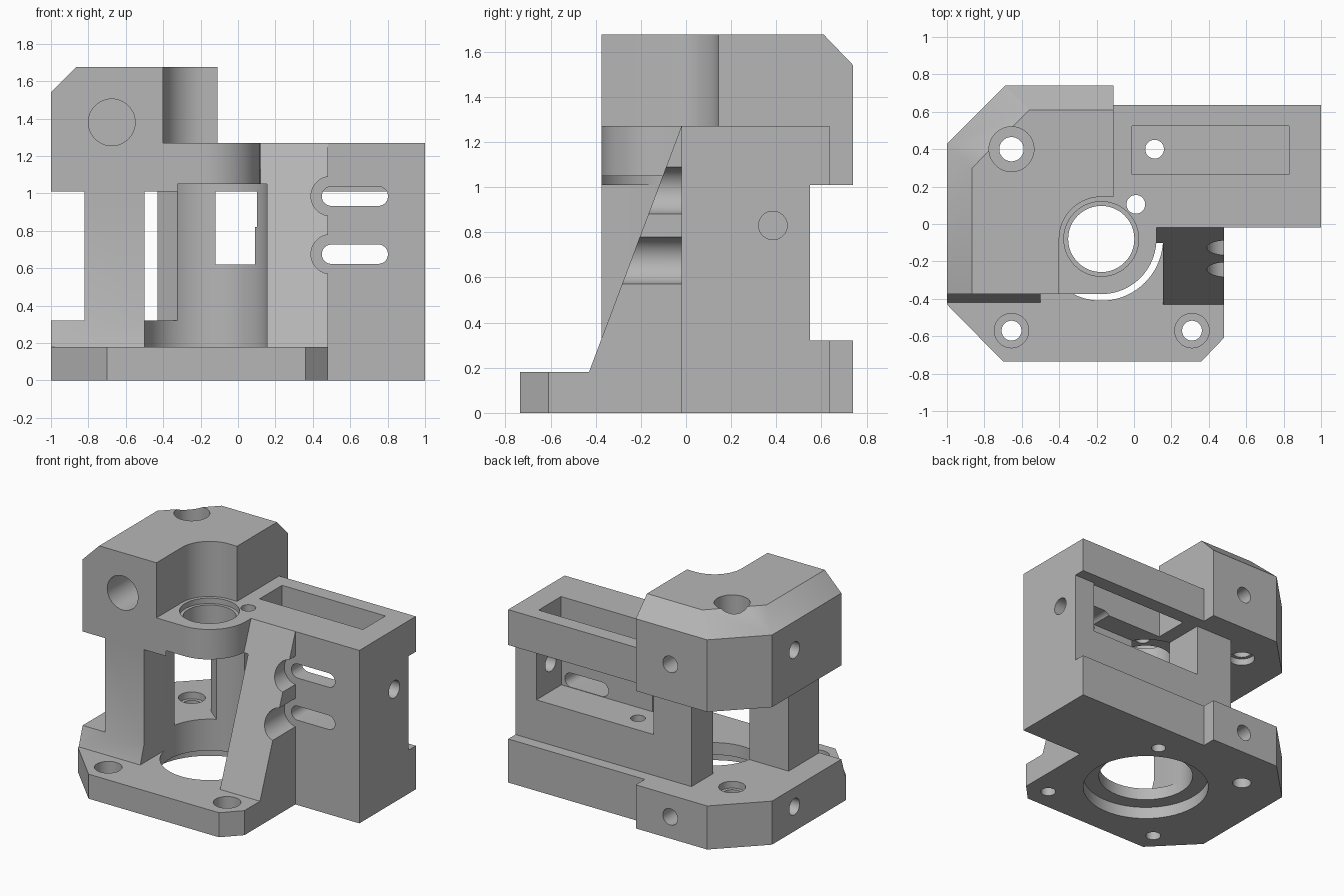
import bpy, bmesh
from math import sin, cos, pi

cube = bpy.data.objects.get("Cube")
if cube:
    bpy.data.objects.remove(cube)

grey = bpy.data.materials.new("light_grey")
grey.use_nodes = True
grey.diffuse_color = (0.47, 0.47, 0.47, 1)
grey.node_tree.nodes["Principled BSDF"].inputs["Base Color"].default_value = grey.diffuse_color

BX, BY = -0.175, -0.08          # axis of the main bore


def prism(name, outline, lo, hi, axis="z", end=None):
    """Extrude an outline along an axis, optionally towards a different end outline."""
    place = {"x": lambda u, v, w: (w, u, v),
             "y": lambda u, v, w: (u, w, v),
             "z": lambda u, v, w: (u, v, w)}[axis]
    bm = bmesh.new()
    a = [bm.verts.new(place(u, v, lo)) for u, v in outline]
    b = [bm.verts.new(place(u, v, hi)) for u, v in (end or outline)]
    bm.faces.new(a)
    bm.faces.new(b[::-1])
    for i in range(len(a)):
        j = (i + 1) % len(a)
        bm.faces.new((a[i], b[i], b[j], a[j]))
    bmesh.ops.recalc_face_normals(bm, faces=bm.faces)
    mesh = bpy.data.meshes.new(name)
    bm.to_mesh(mesh)
    bm.free()
    mesh.materials.append(grey)
    ob = bpy.data.objects.new(name, mesh)
    bpy.context.collection.objects.link(ob)
    return ob


def rect(u0, u1, v0, v1):
    return [(u0, v0), (u1, v0), (u1, v1), (u0, v1)]


def arc(u, v, r, start, stop, n):
    return [(u + r * cos(start + (stop - start) * i / n),
             v + r * sin(start + (stop - start) * i / n)) for i in range(n + 1)]


def circle(u, v, r, n=48):
    return arc(u, v, r, 0, 2 * pi, n)[:-1]


def slot(u0, u1, v, r):
    return arc(u1, v, r, -pi / 2, pi / 2, 12) + arc(u0, v, r, pi / 2, 3 * pi / 2, 12)


def combine(target, parts, operation):
    """Apply booleans one after the other and drop the helpers."""
    for part in parts:
        part.hide_render = True
        mod = target.modifiers.new(part.name, "BOOLEAN")
        mod.operation, mod.solver, mod.object = operation, "EXACT", part
        graph = bpy.context.evaluated_depsgraph_get()
        mesh = bpy.data.meshes.new_from_object(target.evaluated_get(graph))
        target.modifiers.clear()
        target.data = mesh
        bpy.data.objects.remove(part)


# Shared outline of the rear: chamfered left corner and step to the right arm
rear = [(1, -0.02), (1, 0.635), (-0.11, 0.635), (-0.11, 0.74), (-0.69, 0.74), (-1, 0.43)]

# Base: thin front flange, thick rear and the sloped step between them
body = prism("motor_mount_body", [(-1, -0.43), (-0.7, -0.735), (0.36, -0.735),
                                  (0.48, -0.61), (0.48, 0.1), (-1, 0.1)], 0, 0.18)
solids = [
    prism("base_rear", [(-1, -0.375), (-0.5, -0.375), (-0.5, BY), (0.155, BY),
                        (0.155, -0.02)] + rear, 0, 0.32),
    prism("base_step", [(-0.42, 0.18), (-0.375, 0.32), (-0.3, 0.32), (-0.3, 0.1), (-0.42, 0.1)],
          -1, -0.5, "x"),
    # Uprights
    prism("left_column", rect(-0.82, -0.5, -0.375, -0.02), 0.25, 1.1),
    prism("right_block", [(-0.43, 0.55), (-0.43, 0.3), (-0.32, 0.21), (BX, 0), (0.1, -0.02),
                          (1, -0.02), (1, 0.55)], 0.25, 1.1),
    prism("sloped_rib", [(-0.43, 0.18), (-0.02, 1.27), (0.05, 1.27), (0.05, 0.1), (-0.43, 0.1)],
          0.115, 0.48, "x"),
    # Upper deck with its rounded nose
    prism("upper_deck", [(-1, -0.375)] + arc(BX, BY, 0.295, -pi / 2, 0, 20)
          + [(0.12, -0.02)] + rear, 1.01, 1.27),
]

# Head with bevelled top, cut back around the bore
low = [(-1, -0.375), (-1, 0.43), (-0.69, 0.74), (-0.11, 0.74), (-0.11, -0.375)]
high = [(-0.865, -0.375), (-0.865, 0.3), (-0.56, 0.61), (-0.11, 0.61), (-0.11, -0.375)]
head = prism("head", low, 1.15, 1.54)
combine(head, [prism("head_bevel", low, 1.54, 1.675, end=high)], "UNION")
relief = [(-0.4, -0.6)] + arc(BX, BY, 0.225, pi, pi / 2, 20) + [(0.2, 0.145), (0.2, -0.6)]
combine(head, [prism("head_relief", relief, 1.0, 1.8)], "DIFFERENCE")
solids.append(head)
combine(body, solids, "UNION")

cuts = [
    # Main bore, bottom register and bearing seat
    prism("bore", circle(BX, BY, 0.33, 72), -0.1, 1.05),
    prism("register", circle(BX, BY, 0.44, 72), -0.1, 0.09),
    prism("shaft_hole", circle(BX, BY, 0.177), 1.0, 1.4),
    prism("bearing_seat", circle(BX, BY, 0.2), 1.23, 1.4),
    prism("rib_clearance", rect(0, 0.155, -0.6, BY), 0.18, 1.05),
    # Rear window, its passages and the pocket above
    prism("window", rect(-0.12, 0.83, 0.26, 0.7), 0.62, 1.01),
    prism("window_upper", rect(-0.05, 0.83, 0.1, 0.4), 0.82, 1.01),
    prism("bore_passage", rect(-0.12, 0.09, 0.0, 0.4), 0.62, 1.01),
    prism("top_pocket", rect(-0.01, 0.83, 0.265, 0.525), 0.9, 1.4),
    # Vertical holes
    prism("filament_hole", circle(0.11, 0.4, 0.05), -0.1, 1.4),
    prism("pin_hole", circle(0.01, 0.105, 0.05), 1.0, 1.4),
    prism("rear_screw", circle(-0.655, 0.4, 0.065), -0.1, 1.8),
    prism("rear_screw_recess", circle(-0.655, 0.4, 0.12), 1.2, 1.8),
    prism("rear_base_recess", circle(-0.655, 0.4, 0.09), 0.27, 0.5),
    prism("rear_head_recess", circle(-0.655, 0.4, 0.09), 0.9, 1.06),
    # Horizontal holes
    prism("front_hole", circle(-0.675, 1.38, 0.125), -0.6, 0.1, "y"),
    prism("side_hole", circle(0.385, 0.83, 0.063), 0.7, 1.2, "x"),
]
for x in (-0.655, 0.31):
    cuts += [prism("flange_hole", circle(x, -0.57, 0.053), -0.1, 0.3),
             prism("flange_recess", circle(x, -0.57, 0.092), 0.07, 0.3)]
for z in (0.675, 0.985):
    cuts += [prism("adjust_slot", slot(0.5, 0.75, z, 0.052), -0.3, 0.35, "y"),
             prism("rib_scallop", circle(0.495, z, 0.105), -0.6, -0.02, "y")]
for z_back, z_side in ((0.16, 0.18), (1.28, 1.33)):
    cuts += [prism("back_hole", circle(-0.39, z_back, 0.06), 0.5, 0.9, "y"),
             prism("left_hole", circle(0.17, z_side, 0.06), -1.2, -0.75, "x")]
combine(body, cuts, "DIFFERENCE")

# Smooth curved walls, crisp edges
for ob in bpy.context.selected_objects:
    ob.select_set(False)
body.select_set(True)
bpy.context.view_layer.objects.active = body
bpy.ops.object.shade_smooth_by_angle(angle=pi / 6)
